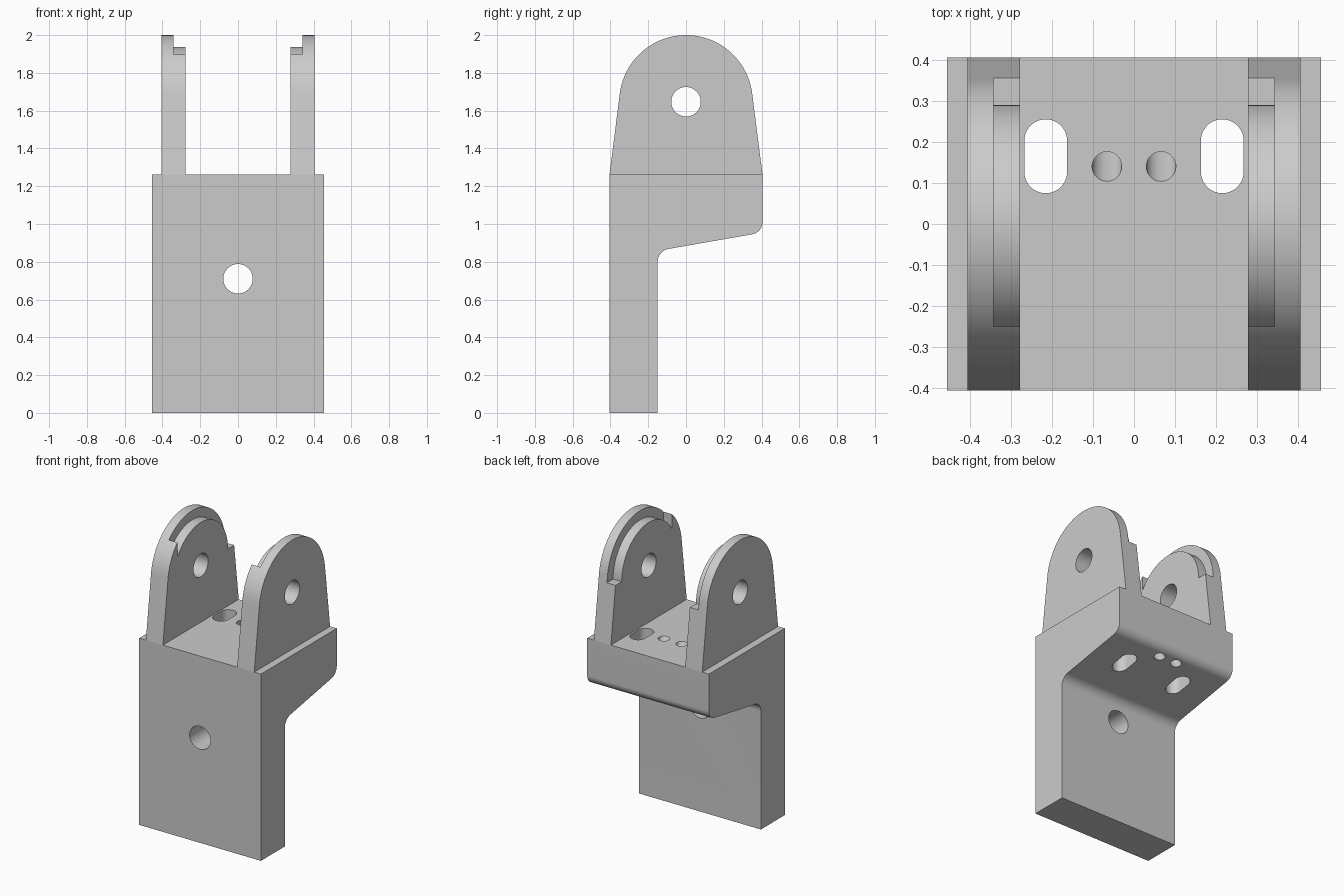
import bpy, bmesh
from math import sin, cos, tan, pi, radians, acos, atan2, hypot
from mathutils import Vector

cube = bpy.data.objects.get("Cube")
if cube:
    bpy.data.objects.remove(cube, do_unlink=True)

SHADE = (0.6, 0.6, 0.6, 1)
grey = bpy.data.materials.new("plain grey")
grey.use_nodes = True
grey.diffuse_color = SHADE
grey.node_tree.nodes["Principled BSDF"].inputs["Base Color"].default_value = SHADE


def prism(name, points, sweep):
    """Extrude a closed loop of 3D points along the sweep vector."""
    bm = bmesh.new()
    face = bm.faces.new([bm.verts.new(p) for p in points])
    new = bmesh.ops.extrude_face_region(bm, geom=[face])["geom"]
    bmesh.ops.translate(bm, vec=sweep, verts=[v for v in new if isinstance(v, bmesh.types.BMVert)])
    bmesh.ops.recalc_face_normals(bm, faces=bm.faces)
    mesh = bpy.data.meshes.new(name)
    bm.to_mesh(mesh)
    bm.free()
    mesh.materials.append(grey)
    obj = bpy.data.objects.new(name, mesh)
    bpy.context.collection.objects.link(obj)
    return obj


def arc(cx, cy, r, start, end, n=24):
    return [(cx + r * cos(start + (end - start) * i / n),
             cy + r * sin(start + (end - start) * i / n)) for i in range(n + 1)]


def circle(cx, cy, r, n=48):
    return arc(cx, cy, r, 0, 2 * pi, n)[:-1]


def fillet(before, corner, after, r, n=12):
    """Round a profile corner with radius r."""
    c = Vector(corner)
    a = (Vector(before) - c).normalized()
    b = (Vector(after) - c).normalized()
    half = a.angle(b) / 2
    centre = c + (a + b).normalized() * (r / sin(half))
    u = c + a * (r / tan(half)) - centre
    v = c + b * (r / tan(half)) - centre
    return [tuple(centre + u.lerp(v, i / n).normalized() * r) for i in range(n + 1)]


def cut(obj, cutters):
    """Subtract the cutters, bake the result and smooth the round walls."""
    for c in cutters:
        c.hide_render = True
        mod = obj.modifiers.new("cut", "BOOLEAN")
        mod.operation = "DIFFERENCE"
        mod.solver = "EXACT"
        mod.object = c
    bpy.context.view_layer.update()
    baked = bpy.data.meshes.new_from_object(obj.evaluated_get(bpy.context.evaluated_depsgraph_get()))
    obj.modifiers.clear()
    obj.data = baked
    for c in cutters:
        bpy.data.objects.remove(c, do_unlink=True)
    bpy.ops.object.select_all(action="DESELECT")
    obj.select_set(True)
    bpy.context.view_layer.objects.active = obj
    bpy.ops.object.shade_smooth_by_angle(angle=radians(30))


DEPTH, WIDTH, TOP = 0.405, 0.455, 1.262
PIVOT, EAR_R = 1.647, 0.353

# Body: upright plate with a rounded overhang at the back
inner, outer = (-0.15, 0.858), (DEPTH, 0.955)
profile = [(-DEPTH, 0), (-0.15, 0)]
profile += fillet((-0.15, 0), inner, outer, 0.07)
profile += fillet(inner, outer, (DEPTH, TOP), 0.065)
profile += [(DEPTH, TOP), (-DEPTH, TOP)]
body = prism("body", [(-WIDTH, y, z) for y, z in profile], (2 * WIDTH, 0, 0))

# Body holes: cross hole, two slots and two slanted holes
holes = [prism("cross_hole", [(x, -0.6, z) for x, z in circle(0, 0.71, 0.078)], (0, 0.9, 0))]
for side in (-1, 1):
    x = side * 0.215
    slot = arc(x, 0.203, 0.052, 0, pi) + arc(x, 0.127, 0.052, pi, 2 * pi)
    holes.append(prism("slot", [(a, b, 0.7) for a, b in slot], (0, 0, 0.8)))
    slanted = circle(side * 0.066, 0.082, 0.036)
    holes.append(prism("slanted_hole", [(a, b, TOP + 0.1) for a, b in slanted], (0, 0.29, -0.5)))
cut(body, holes)

# Ears: tapered lugs with a round top, pin hole and a stepped groove inside
tangent = acos(EAR_R / hypot(DEPTH, PIVOT - TOP)) - atan2(PIVOT - TOP, DEPTH)
outline = [(-DEPTH, TOP), (DEPTH, TOP)] + arc(0, PIVOT, EAR_R, tangent, pi - tangent, 64)
disc, stop = 0.29, -0.25
groove = arc(0, PIVOT, disc, 0, pi - acos(-stop / disc), 48)
groove += [(stop, 2.2), (0.6, 2.2), (0.6, PIVOT)]
for side, name in ((1, "left_ear"), (-1, "right_ear")):
    ear = prism(name, [(side * 0.278, y, z) for y, z in outline], (side * 0.127, 0, 0))
    step = prism("groove", [(side * 0.2, y, z) for y, z in groove], (side * 0.142, 0, 0))
    pin = prism("pin_hole", [(side * 0.1, y, z) for y, z in circle(0, PIVOT, 0.078)], (side * 0.5, 0, 0))
    cut(ear, [step, pin])
